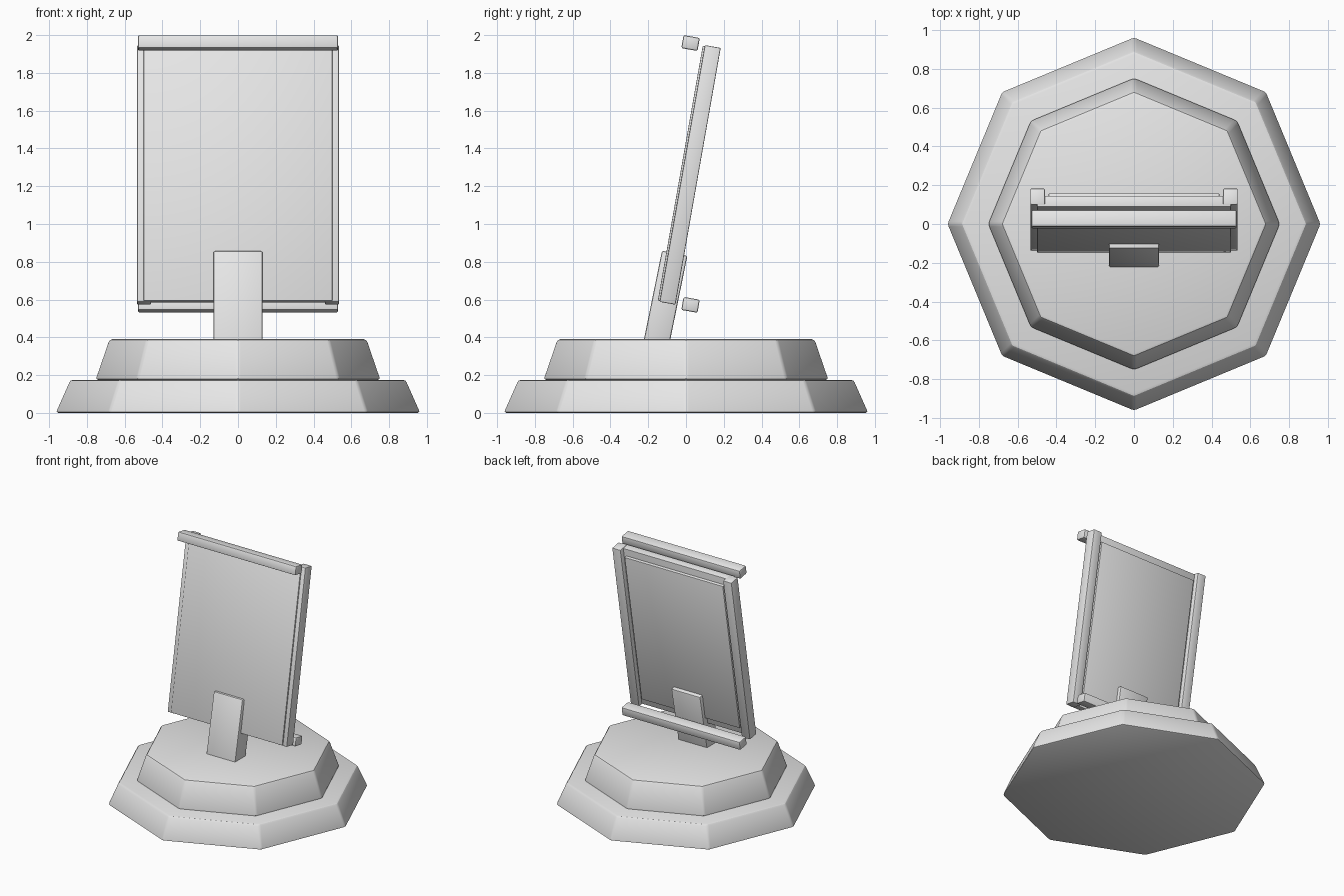
import bpy
from math import radians, sin, cos

cube = bpy.data.objects.get("Cube")
if cube:
    bpy.data.objects.remove(cube, do_unlink=True)

# Single plain grey material
grey = bpy.data.materials.new("plain grey")
grey.use_nodes = True
grey.diffuse_color = (0.8, 0.8, 0.8, 1)
grey.node_tree.nodes["Principled BSDF"].inputs["Base Color"].default_value = (0.8, 0.8, 0.8, 1)


def finish(name, bevel, segments=2):
    """Name, colour, round the edges and shade the active object."""
    obj = bpy.context.object
    obj.name = name
    obj.data.materials.append(grey)
    mod = obj.modifiers.new("rounded edges", "BEVEL")
    mod.width = bevel
    mod.segments = segments
    mod.limit_method = "ANGLE"
    mod.angle_limit = radians(20)
    bpy.ops.object.modifier_apply(modifier=mod.name)
    bpy.ops.object.shade_smooth_by_angle(angle=radians(30))
    return obj


def tier(name, r_bottom, r_top, z0, z1):
    """Tapered octagonal step of the base."""
    bpy.ops.mesh.primitive_cone_add(vertices=8, radius1=r_bottom, radius2=r_top,
                                    depth=z1 - z0, location=(0, 0, (z0 + z1) / 2))
    finish(name, 0.015)


def block(name, size, centre, lean, bevel):
    """Box leaning backwards by the given angle."""
    bpy.ops.mesh.primitive_cube_add(size=1, location=centre)
    obj = bpy.context.object
    obj.scale = size
    bpy.ops.object.transform_apply(location=False, rotation=False, scale=True)
    finish(name, bevel)
    obj.rotation_euler.x = radians(-lean)


LEAN = 10
PANEL_Y, PANEL_Z = 0.022, 1.26


def on_panel(x, depth, height):
    """Point in the leaning panel's own frame."""
    a = radians(LEAN)
    return (x, PANEL_Y + depth * cos(a) + height * sin(a),
            PANEL_Z - depth * sin(a) + height * cos(a))


# Stepped octagonal base
tier("lower_base", 0.968, 0.89, 0, 0.175)
tier("upper_base", 0.757, 0.683, 0.175, 0.39)

# Support post running through the foot of the panel
lean = 11.5
half = 0.29
block("support_post", (0.26, 0.137, 2 * half),
      (0, -0.06 - half * sin(radians(lean)), 0.845 - half * cos(radians(lean))), lean, 0.01)

# Leaning board with a raised back plate
block("board", (1.0, 0.058, 1.37), on_panel(0, -0.024, 0), LEAN, 0.004)
block("back_plate", (0.88, 0.03, 1.25), on_panel(0, 0.013, 0), LEAN, 0.003)

# Side rails
for side, x in (("left", 0.497), ("right", -0.497)):
    block(side + "_rail", (0.075, 0.085, 1.38), on_panel(x, 0, 0), LEAN, 0.006)

# Separate cross bars above and below
for name, z in (("top_bar", 1.958), ("bottom_bar", 0.572)):
    block(name, (1.06, 0.087, 0.07), (0, 0.024, z), LEAN, 0.009)
